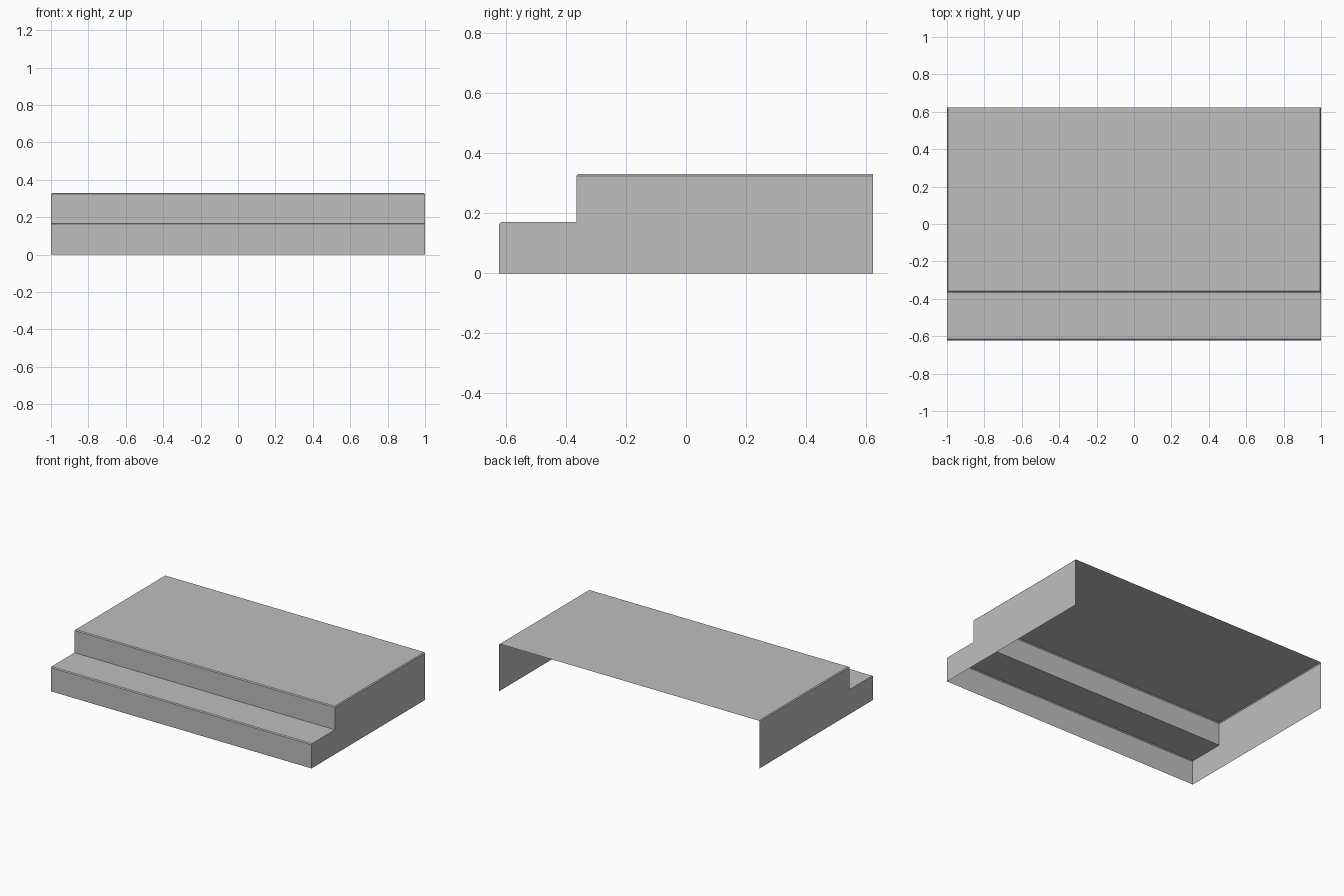
import bpy
import bmesh

cube = bpy.data.objects.get("Cube")
if cube:
    bpy.data.objects.remove(cube, do_unlink=True)

# Plain grey material
GREY = (0.52, 0.52, 0.52, 1)
grey = bpy.data.materials.new("light_grey")
grey.use_nodes = True
grey.diffuse_color = GREY
grey.node_tree.nodes["Principled BSDF"].inputs["Base Color"].default_value = GREY

HALF_WIDTH = 1.0
FRONT, RISER, BACK = -0.622, -0.365, 0.622
TREAD, TOP = 0.17, 0.33
EDGE = 0.006

# Step profile in (y, z), from the front foot to the open back
profile = [(FRONT, 0), (FRONT, TREAD), (RISER, TREAD), (RISER, TOP), (BACK, TOP)]

bm = bmesh.new()
right, left = ([bm.verts.new((x, y, z)) for y, z in profile + [(BACK, 0)]]
               for x in (-HALF_WIDTH, HALF_WIDTH))

# Front, tread, riser and top panels; back and underside stay open
for i in range(len(profile) - 1):
    bm.faces.new((right[i], left[i], left[i + 1], right[i + 1]))

# Stepped side panels
bm.faces.new(right)
bm.faces.new(left[::-1])
bm.normal_update()

# Narrow chamfers on the two nosings and the sides of the top
noses = [bm.edges.get((right[i], left[i])) for i in (1, 3)]
sides = [bm.edges.get((row[3], row[4])) for row in (right, left)]
bmesh.ops.bevel(bm, geom=noses + sides, offset=EDGE, segments=1,
                affect='EDGES', clamp_overlap=True)

# Outward normals
for face in bm.faces:
    c, n = face.calc_center_median(), face.normal
    if abs(n.x) > 0.9:
        wrong = n.x * c.x < 0
    else:
        wrong = n.z - n.y < 0
    if wrong:
        face.normal_flip()

mesh = bpy.data.meshes.new("stepped_platform")
bm.to_mesh(mesh)
bm.free()
mesh.materials.append(grey)
platform = bpy.data.objects.new("stepped_platform", mesh)
bpy.context.collection.objects.link(platform)
